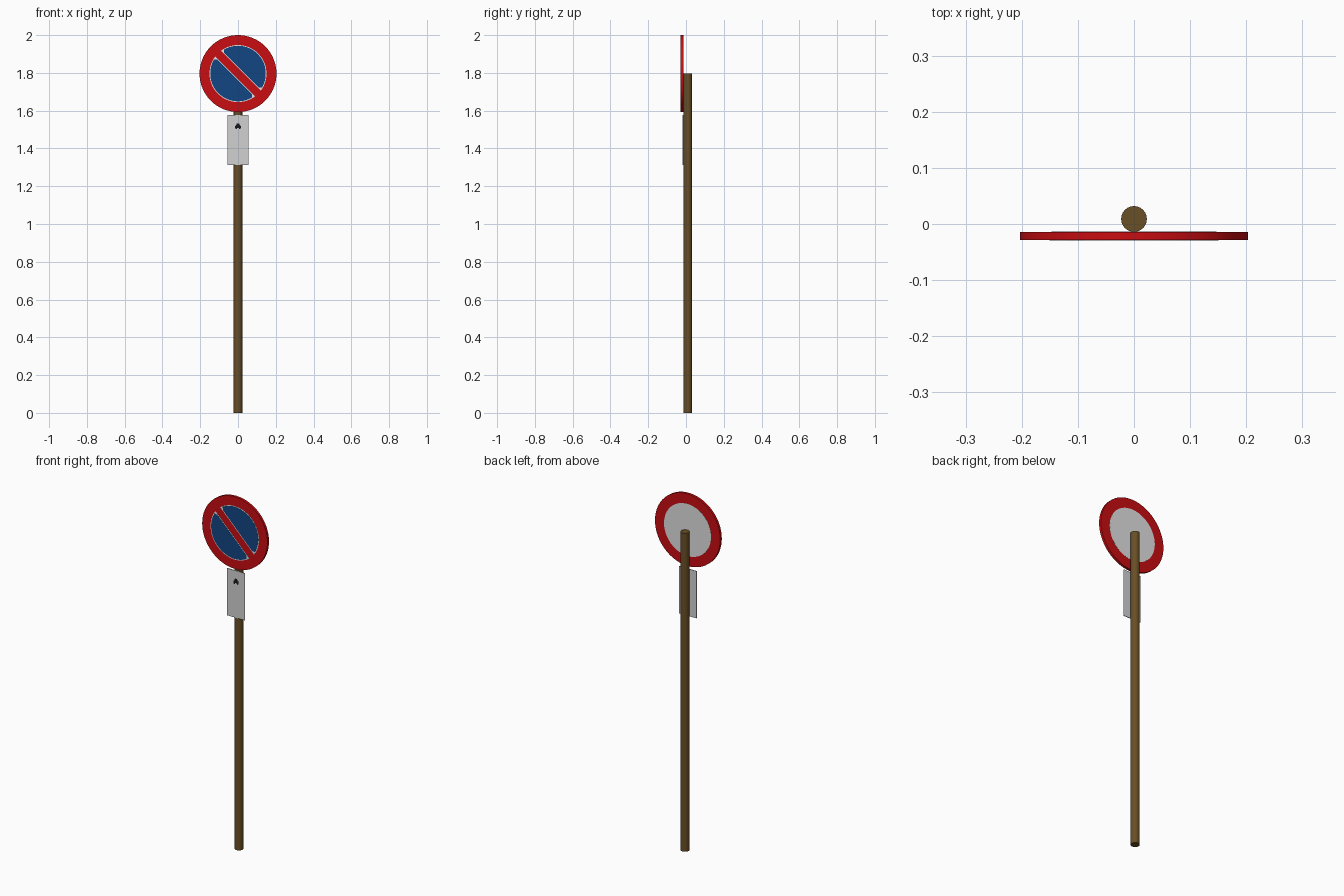
import bpy, bmesh, math

if "Cube" in bpy.data.objects:
    bpy.data.objects.remove(bpy.data.objects["Cube"])


def material(name, rgb):
    m = bpy.data.materials.new(name)
    m.diffuse_color = (*rgb, 1)
    m.use_nodes = True
    m.node_tree.nodes["Principled BSDF"].inputs["Base Color"].default_value = m.diffuse_color
    return m


RED = material("sign red", (0.58, 0.004, 0.006))
BLUE = material("sign blue", (0.006, 0.06, 0.23))
WHITE = material("white", (0.75, 0.75, 0.75))
GREY = material("plate grey", (0.64, 0.64, 0.64))
BLACK = material("symbol black", (0.008, 0.008, 0.008))
BROWN = material("pole brown", (0.14, 0.077, 0.019))


def extrude(name, outline, offset, mat, smooth=False):
    """Solid made by sweeping a closed 3D outline along an offset vector."""
    bm = bmesh.new()
    face = bm.faces.new([bm.verts.new(p) for p in outline])
    res = bmesh.ops.extrude_face_region(bm, geom=[face], use_keep_orig=True)
    verts = [g for g in res["geom"] if isinstance(g, bmesh.types.BMVert)]
    bmesh.ops.translate(bm, verts=verts, vec=offset)
    bmesh.ops.recalc_face_normals(bm, faces=bm.faces)
    mesh = bpy.data.meshes.new(name)
    bm.to_mesh(mesh)
    bm.free()
    mesh.materials.append(mat)
    obj = bpy.data.objects.new(name, mesh)
    bpy.context.collection.objects.link(obj)
    if smooth:
        bpy.ops.object.select_all(action='DESELECT')
        obj.select_set(True)
        bpy.context.view_layer.objects.active = obj
        bpy.ops.object.shade_smooth_by_angle(angle=math.radians(35))
    return obj


def slab(name, pts, y0, y1, mat, smooth=False):
    """Upright plate from an x-z outline between two depths."""
    return extrude(name, [(x, y0, z) for x, z in pts], (0, y1 - y0, 0), mat, smooth)


def circle(r, n, cx=0, cy=0):
    return [(cx + r * math.cos(2 * math.pi * i / n),
             cy + r * math.sin(2 * math.pi * i / n)) for i in range(n)]


R, CZ = 0.2036, 1.7964        # sign radius and centre height
BACK, FRONT = -0.0143, -0.0285

# Pole
extrude("pole", [(x, y, 0) for x, y in circle(0.023, 24, 0, 0.009)],
        (0, 0, CZ), BROWN, True)

# Round sign: red body, pale back
slab("sign_disc", circle(R, 64, 0, CZ), FRONT, BACK, RED, True)
slab("sign_back", circle(0.147, 64, 0, CZ), BACK - 0.001, BACK + 0.0007, WHITE)


def segment(r, d, normal, trim=0.0, pull=0.0):
    """Circle segment beyond distance d, optionally with cut corners."""
    half = math.acos(d / r) - trim
    pts = [(r * math.cos(half * t / 16), r * math.sin(half * t / 16))
           for t in range(-16, 17)]
    if pull:
        end = math.sqrt(r * r - d * d) - pull
        pts += [(d, end), (d, -end)]
    c, s = math.cos(normal), math.sin(normal)
    return [(u * c - v * s, CZ + u * s + v * c) for u, v in pts]


# Blue halves with white borders; the red body shows between them as the bar
for side, angle in (("upper", math.pi / 4), ("lower", 5 * math.pi / 4)):
    slab(side + "_white_border", segment(0.151, 0.021, angle),
         FRONT - 0.0006, FRONT + 0.001, WHITE)
    slab(side + "_blue_field", segment(0.147, 0.025, angle, 0.08, 0.016),
         FRONT - 0.0012, FRONT + 0.001, BLUE)

# Small plate below the sign
PF = -0.0175
slab("small_plate", [(-0.055, 1.312), (0.055, 1.312), (0.055, 1.578), (-0.055, 1.578)],
     PF, BACK, GREY)

# Vehicle symbol on the plate
slab("vehicle_symbol", [(-0.016, 1.508), (0.016, 1.508), (0.016, 1.519), (0.010, 1.521),
                        (0.006, 1.533), (-0.006, 1.533), (-0.010, 1.521), (-0.016, 1.519)],
     PF - 0.0008, PF + 0.001, BLACK)
for side, x in (("left", -0.010), ("right", 0.010)):
    slab(side + "_symbol_wheel", circle(0.0045, 12, x, 1.506),
         PF - 0.0007, PF + 0.001, BLACK)
